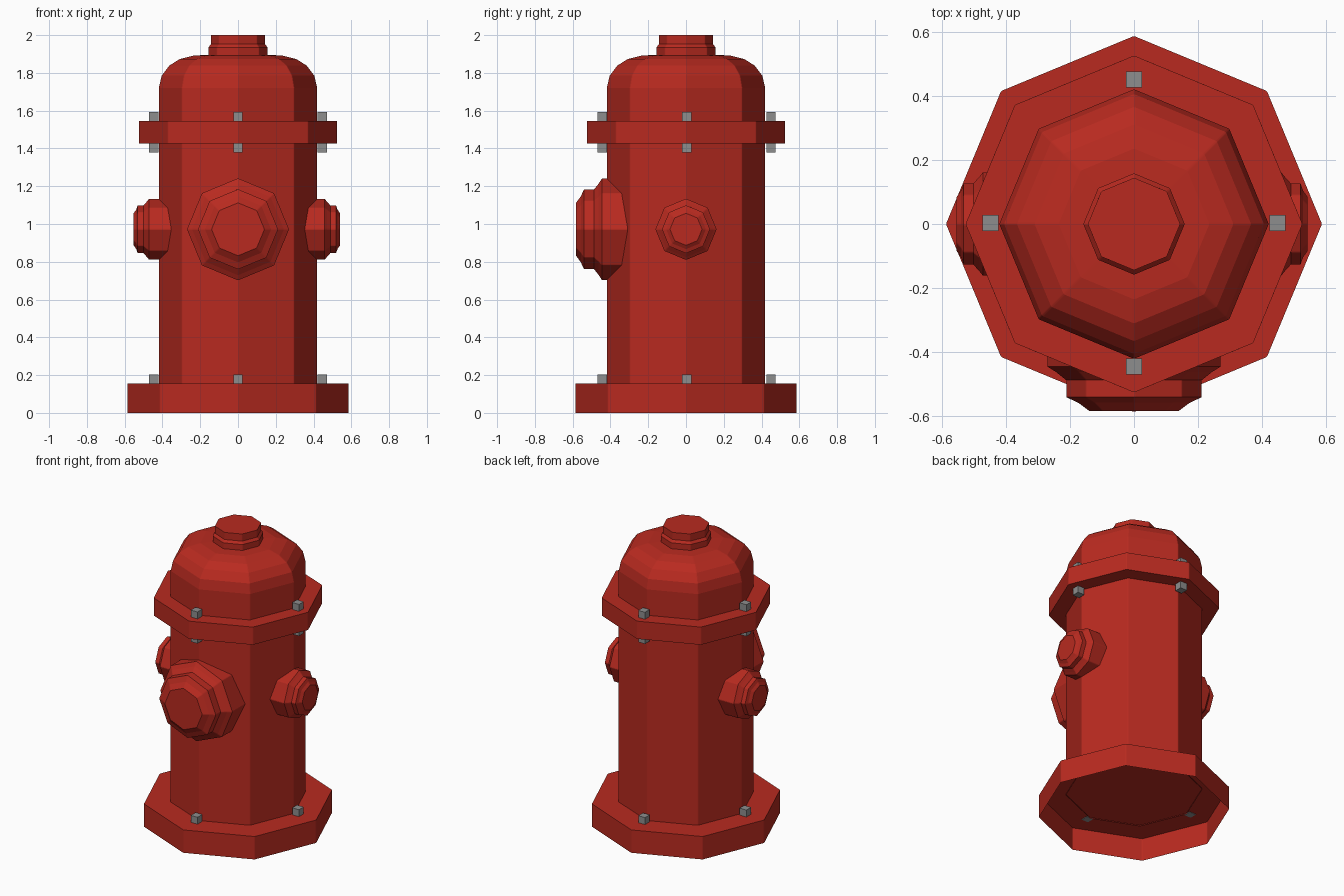
import bpy, bmesh, math
from mathutils import Matrix, Vector

old = bpy.data.objects.get("Cube")
if old:
    bpy.data.objects.remove(old, do_unlink=True)


def material(name, rgb):
    mat = bpy.data.materials.new(name)
    mat.use_nodes = True
    mat.diffuse_color = (*rgb, 1)
    bsdf = mat.node_tree.nodes["Principled BSDF"]
    bsdf.inputs["Base Color"].default_value = (*rgb, 1)
    bsdf.inputs["Roughness"].default_value = 0.6
    return mat


RED = material("red paint", (0.48, 0.023, 0.014))
GRAY = material("gray metal", (0.27, 0.27, 0.27))
SIDES = 8


def finish(name, bm, mat):
    mesh = bpy.data.meshes.new(name)
    bm.to_mesh(mesh)
    bm.free()
    mesh.materials.append(mat)
    obj = bpy.data.objects.new(name, mesh)
    bpy.context.collection.objects.link(obj)
    return obj


def lathe(name, profile, axis=(0, 0, 1), origin=(0, 0, 0)):
    """Octagonal shell, open at its start, from (radius, distance) pairs along an axis."""
    bm = bmesh.new()
    turn = Vector((0, 0, 1)).rotation_difference(Vector(axis)).to_matrix().to_4x4()
    place = Matrix.Translation(origin) @ turn
    rings = []
    for r, d in profile:
        angles = [math.tau * i / SIDES for i in range(SIDES)]
        rings.append([bm.verts.new(place @ Vector((r * math.cos(a), r * math.sin(a), d)))
                      for a in angles])
    corners = []
    for low, high in zip(rings, rings[1:]):
        for i in range(SIDES):
            j = (i + 1) % SIDES
            bm.faces.new((low[i], low[j], high[j], high[i]))
        corners += [bm.edges.get(pair) for pair in zip(low, high)]
    bm.faces.new(rings[-1])
    # Slightly rounded corners between the eight sides
    bmesh.ops.bevel(bm, geom=corners, offset=0.004, segments=2, profile=0.5,
                    affect='EDGES', clamp_overlap=True)
    return finish(name, bm, RED)


# Upright parts; the base is hollow underneath
lathe("base", [(0.586, 0), (0.586, 0.155)])
lathe("barrel", [(0.42, 0.15), (0.42, 1.45)])
lathe("flange", [(0.38, 1.425), (0.525, 1.425), (0.525, 1.545)])
lathe("dome", [(0.42, 1.53), (0.42, 1.72), (0.405, 1.785), (0.365, 1.838),
               (0.31, 1.873), (0.235, 1.892), (0.12, 1.897)])
lathe("top_nut", [(0.158, 1.88), (0.158, 1.935), (0.144, 1.952), (0.144, 2.0)])

# Outlet caps: one large at the front, one small on each side
lathe("front_cap", [(0.27, 0.28), (0.27, 0.445), (0.243, 0.462), (0.212, 0.487),
                    (0.212, 0.54), (0.175, 0.557), (0.14, 0.583)],
      axis=(0, -1, 0), origin=(0, 0, 0.972))
small_cap = [(0.162, 0.33), (0.162, 0.465), (0.147, 0.477), (0.127, 0.495),
             (0.127, 0.525), (0.105, 0.533), (0.085, 0.547)]
for side, x in (("left", 1), ("right", -1)):
    lathe(side + "_cap", small_cap, axis=(x, 0, 0), origin=(-0.006, 0, 0.972))

# Bolts on the base and on both faces of the flange
for level, z in (("base", 0.177), ("flange_lower", 1.403), ("flange_upper", 1.567)):
    bm = bmesh.new()
    for i in range(4):
        a = math.tau * i / 4
        spot = Vector((0.447 * math.cos(a), 0.447 * math.sin(a) + 0.003, z))
        bmesh.ops.create_cube(bm, size=0.05, matrix=Matrix.Translation(spot))
    finish(level + "_bolts", bm, GRAY)
